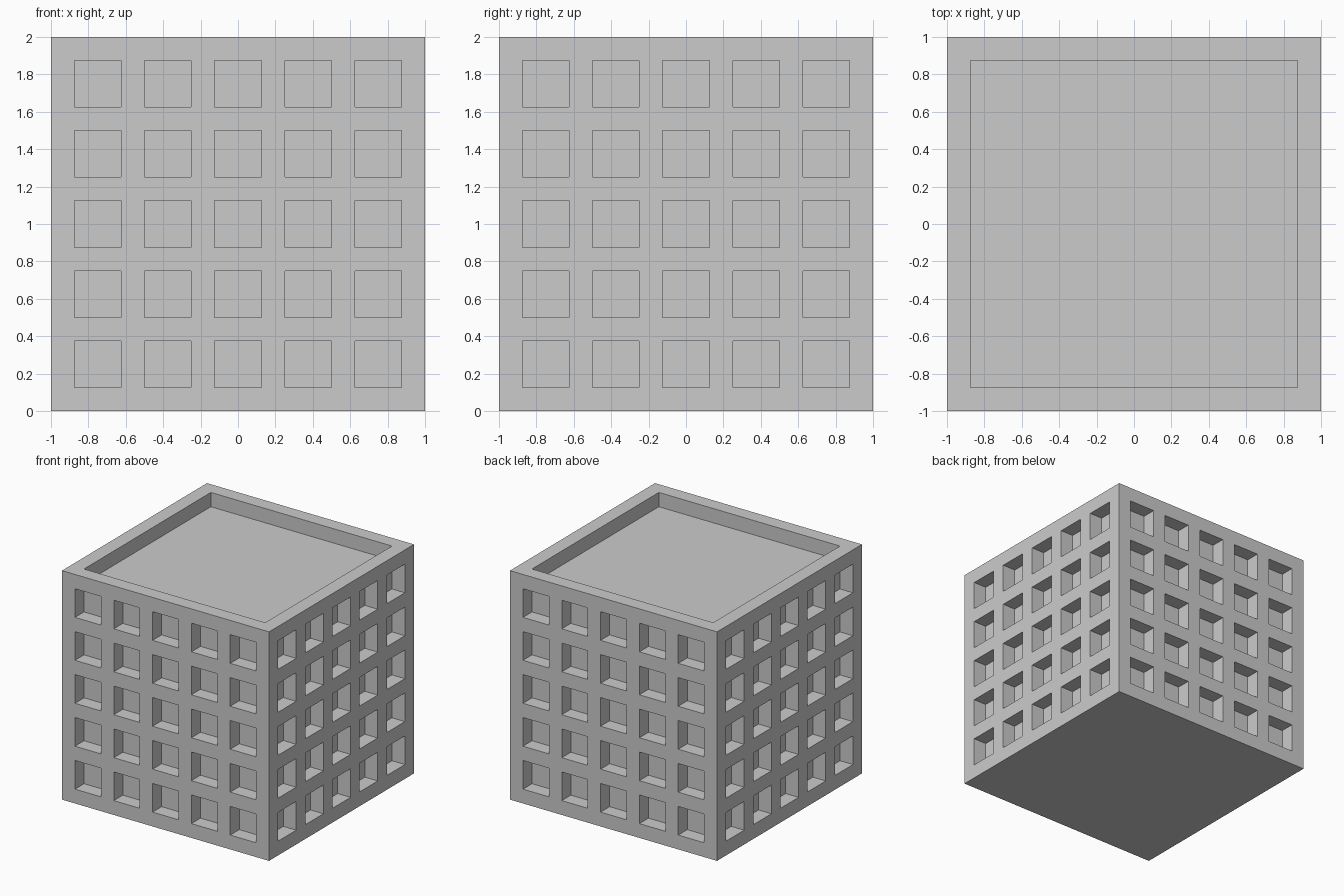
import bpy
import bmesh
from mathutils import Vector

cube = bpy.data.objects.get("Cube")
if cube:
    bpy.data.objects.remove(cube, do_unlink=True)

HALF = 1.0
RIM = 0.125       # wall thickness, and depth of every recess
PITCH = 0.375     # spacing between window centres
WINDOW = 0.25     # window width and height
CENTRES = [(i - 2) * PITCH for i in range(5)]

# Plain grey material
grey = bpy.data.materials.new("plain_grey")
grey.use_nodes = True
colour = (0.6, 0.6, 0.6, 1)
grey.diffuse_color = colour
grey.node_tree.nodes["Principled BSDF"].inputs["Base Color"].default_value = colour

# Solid block, sliced along the window edges
bm = bmesh.new()
bmesh.ops.create_cube(bm, size=2 * HALF)
for axis in range(3):
    normal = Vector((0, 0, 0))
    normal[axis] = 1
    for centre in CENTRES:
        for edge in (centre - WINDOW / 2, centre + WINDOW / 2):
            bmesh.ops.bisect_plane(bm, geom=bm.verts[:] + bm.edges[:] + bm.faces[:],
                                   plane_co=normal * edge, plane_no=normal, dist=1e-5)
bm.normal_update()


def in_window(value):
    return any(abs(value - centre) < WINDOW / 4 for centre in CENTRES)


def recess(face):
    """Push one face inwards and wall in its sides."""
    inward = face.normal * -RIM
    outer = face.verts[:]
    inner = [bm.verts.new(v.co + inward) for v in outer]
    bm.faces.remove(face)
    bm.faces.new(inner)
    for i in range(len(outer)):
        j = (i + 1) % len(outer)
        bm.faces.new((outer[i], outer[j], inner[j], inner[i]))


# Single clean faces for the base and the roof
base = [f for f in bm.faces if f.normal.z < -0.9]
bmesh.ops.dissolve_faces(bm, faces=base)
roof = [f for f in bm.faces if f.normal.z > 0.9
        and max(abs(c) for c in f.calc_center_median().xy) < HALF - RIM]
roof_face = bmesh.ops.dissolve_faces(bm, faces=roof)["region"][0]

# Windows on the four walls
windows = []
for face in bm.faces:
    if abs(face.normal.z) < 0.1:
        middle = face.calc_center_median()
        across = middle.x if abs(face.normal.y) > 0.9 else middle.y
        if in_window(across) and in_window(middle.z):
            windows.append(face)

for face in windows + [roof_face]:
    recess(face)

bmesh.ops.translate(bm, verts=bm.verts[:], vec=(0, 0, HALF))
mesh = bpy.data.meshes.new("windowed_block")
bm.to_mesh(mesh)
bm.free()
mesh.materials.append(grey)
block = bpy.data.objects.new("windowed_block", mesh)
bpy.context.collection.objects.link(block)
